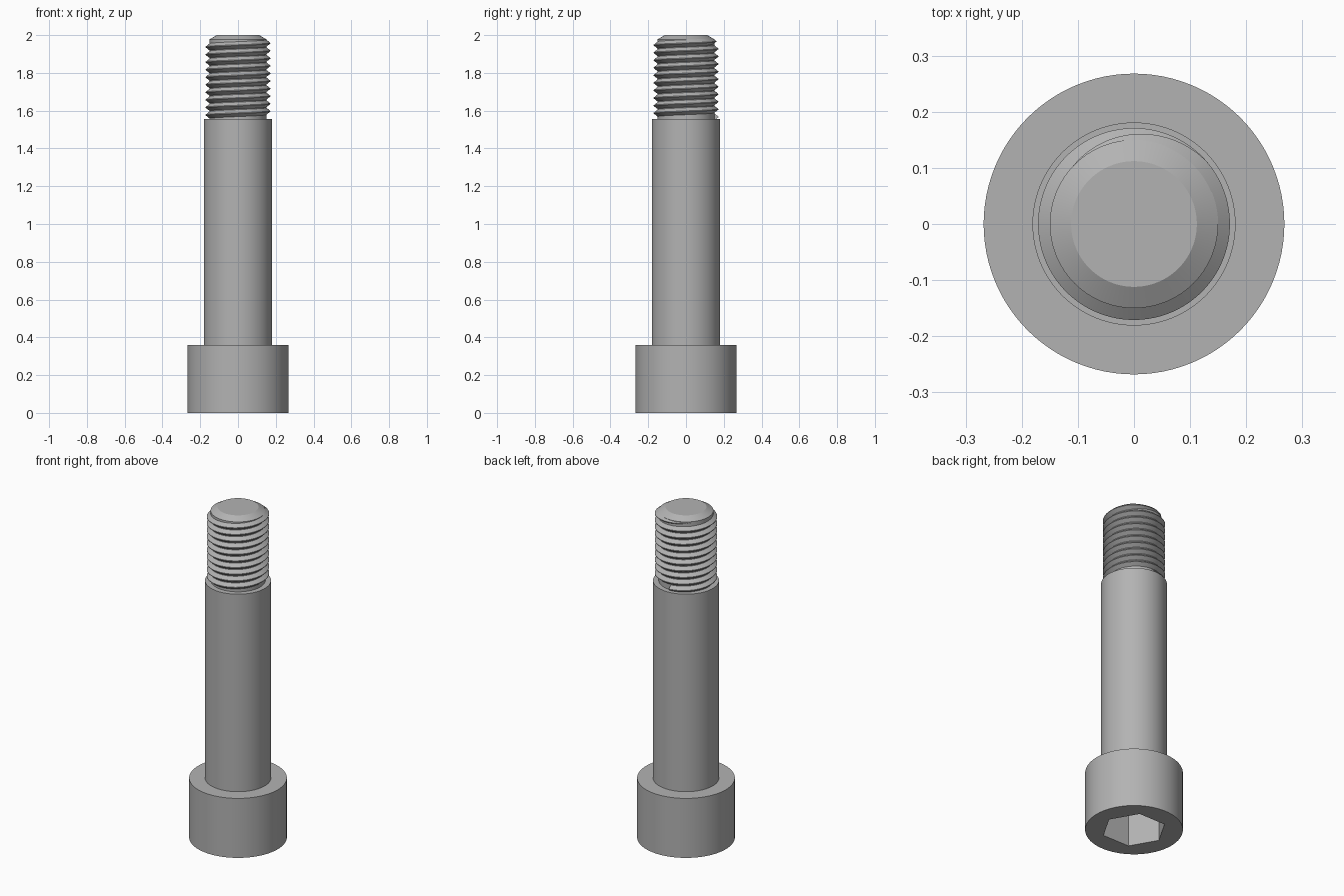
import bpy, bmesh, math
from math import cos, sin, pi, radians

cube = bpy.data.objects.get("Cube")
if cube:
    bpy.data.objects.remove(cube, do_unlink=True)

SIDES = 96
steel = bpy.data.materials.new("steel_grey")
steel.use_nodes = True
GREY = (0.45, 0.45, 0.45, 1)
steel.diffuse_color = GREY
steel.node_tree.nodes["Principled BSDF"].inputs["Base Color"].default_value = GREY


def finish(name, bm):
    bmesh.ops.recalc_face_normals(bm, faces=bm.faces)
    mesh = bpy.data.meshes.new(name)
    bm.to_mesh(mesh)
    bm.free()
    mesh.materials.append(steel)
    obj = bpy.data.objects.new(name, mesh)
    bpy.context.collection.objects.link(obj)
    return obj


def smooth(obj):
    bpy.ops.object.select_all(action='DESELECT')
    obj.select_set(True)
    bpy.context.view_layer.objects.active = obj
    bpy.ops.object.shade_smooth_by_angle(angle=radians(25))


def lathe(name, profile, sides=SIDES, turn=0.0):
    """Capped solid from (radius, height) pairs."""
    bm = bmesh.new()
    rings = [[bm.verts.new((r * cos(turn + 2 * pi * i / sides),
                            r * sin(turn + 2 * pi * i / sides), z))
              for i in range(sides)] for r, z in profile]
    for a, b in zip(rings, rings[1:]):
        for i in range(sides):
            j = (i + 1) % sides
            bm.faces.new((a[i], a[j], b[j], b[i]))
    bm.faces.new(rings[0])
    bm.faces.new(rings[-1])
    return finish(name, bm)


# Head, shoulder, thread core and chamfered tip
HEAD_Z, SHOULDER_Z, TIP_Z = 0.36, 1.555, 1.978
body = lathe("bolt_body", [(0.268, 0), (0.268, HEAD_Z), (0.181, HEAD_Z),
                           (0.181, SHOULDER_Z), (0.15, SHOULDER_Z),
                           (0.15, TIP_Z), (0.112, 2.0)])

# Hexagonal socket in the underside of the head
cutter = lathe("socket_cutter", [(0.178, -0.1), (0.178, 0.2)], sides=6)
cutter.hide_render = True
cut = body.modifiers.new("socket", 'BOOLEAN')
cut.object = cutter
cut.operation = 'DIFFERENCE'
cut.solver = 'EXACT'
bpy.context.view_layer.objects.active = body
bpy.ops.object.modifier_apply(modifier=cut.name)
bpy.data.objects.remove(cutter, do_unlink=True)
smooth(body)

# Right-handed V thread that fades out at the back below the tip
PITCH, CREST, ROOT = 0.04, 0.171, 0.149
STEP = 2 * pi / SIDES
end, fade = radians(140), radians(100)
start = -2 * pi * (1.957 - SHOULDER_Z - 0.012) / PITCH
bm = bmesh.new()
rings = []
for k in range(int((end - start) / STEP) + 1):
    t = end - k * STEP
    z = 1.957 + PITCH * t / (2 * pi)
    size = min(1.0, (end - t) / fade + 0.01)
    half = 0.48 * PITCH * size
    crest = ROOT + (CREST - ROOT) * size
    section = ((ROOT, -half), (crest, -half * 0.1),
               (crest, half * 0.1), (ROOT, half))
    rings.append([bm.verts.new((r * cos(t), r * sin(t), z + dz))
                  for r, dz in section])
for a, b in zip(rings, rings[1:]):
    for i in range(4):
        j = (i + 1) % 4
        bm.faces.new((a[i], a[j], b[j], b[i]))
bm.faces.new(rings[0])
bm.faces.new(rings[-1])
smooth(finish("thread", bm))
